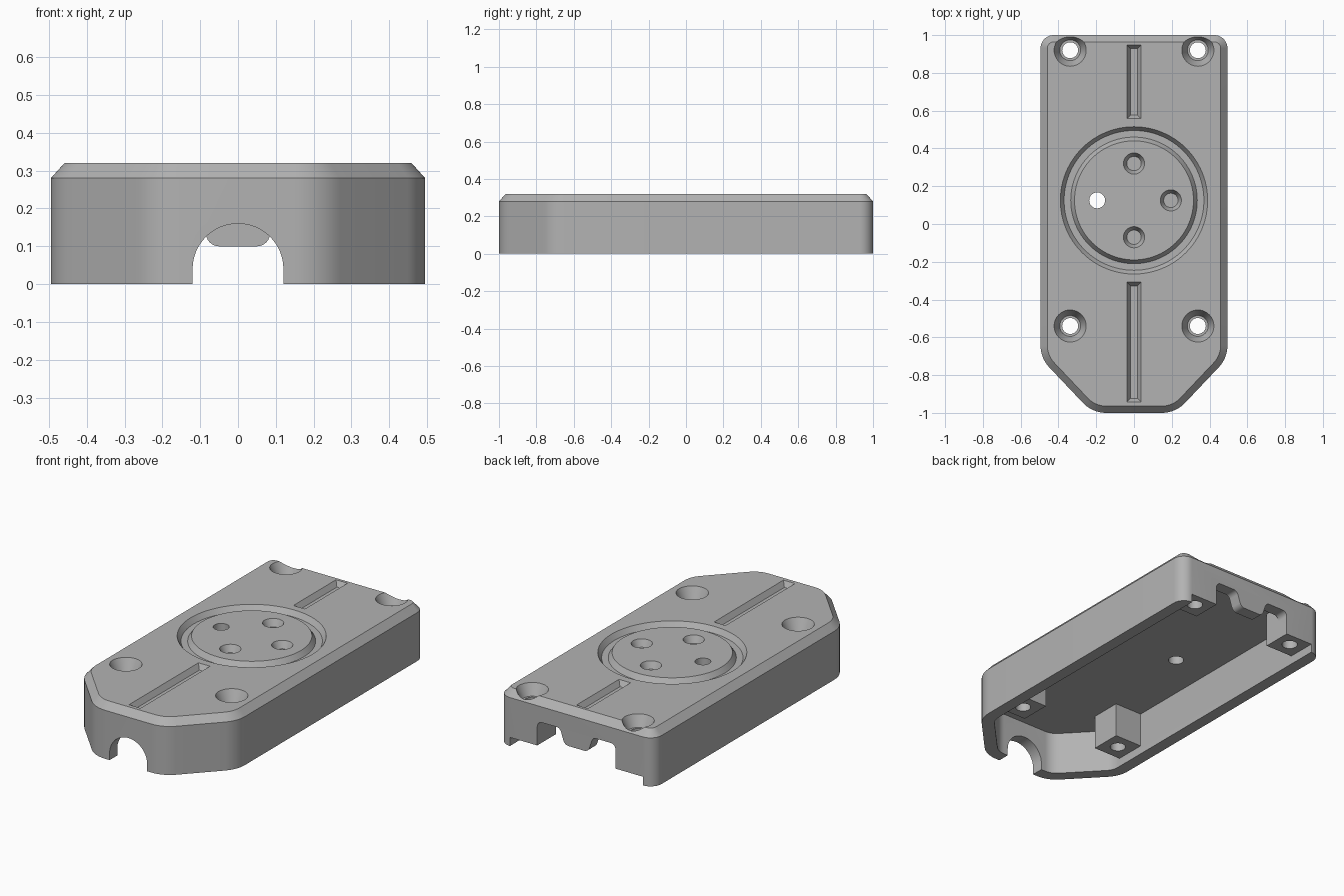
import bpy
import bmesh
import math
from mathutils import Vector

if "Cube" in bpy.data.objects:
    bpy.data.objects.remove(bpy.data.objects["Cube"], do_unlink=True)

grey = bpy.data.materials.new("plain grey")
grey.use_nodes = True
grey.diffuse_color = (0.45, 0.45, 0.45, 1)
grey.node_tree.nodes["Principled BSDF"].inputs["Base Color"].default_value = grey.diffuse_color


def inset(corners, d):
    """Move every side of a counter-clockwise polygon inwards by d."""
    out = []
    for i, (x, y, r) in enumerate(corners):
        p = Vector((x, y))
        a = (p - Vector(corners[i - 1][:2])).normalized()
        b = (Vector(corners[(i + 1) % len(corners)][:2]) - p).normalized()
        na, nb = Vector((-a.y, a.x)), Vector((-b.y, b.x))
        q = p + (na + nb) * d / (1 + na.dot(nb))
        out.append((q.x, q.y, max(r - d, 0.01)))
    return out


def rounded(corners, steps=10):
    """Replace each (x, y, radius) corner by an arc."""
    pts = []
    for i, (x, y, r) in enumerate(corners):
        p = Vector((x, y))
        if r == 0:
            pts.append(p)
            continue
        a = (Vector(corners[i - 1][:2]) - p).normalized()
        b = (Vector(corners[(i + 1) % len(corners)][:2]) - p).normalized()
        half = a.angle(b) / 2
        centre = p + (a + b).normalized() * r / math.sin(half)
        u = p + a * r / math.tan(half) - centre
        v = p + b * r / math.tan(half) - centre
        sweep = u.angle(v)
        for k in range(steps + 1):
            t = k / steps
            w = (u * math.sin((1 - t) * sweep) + v * math.sin(t * sweep)) / math.sin(sweep)
            pts.append(centre + w)
    return pts


def loft(name, rings, closed=False):
    """Skin a list of equal-length rings, capping the ends unless closed."""
    bm = bmesh.new()
    loops = [[bm.verts.new(p) for p in ring] for ring in rings]
    pairs = list(zip(loops, loops[1:]))
    if closed:
        pairs.append((loops[-1], loops[0]))
    else:
        bm.faces.new(loops[0])
        bm.faces.new(loops[-1])
    for lo, hi in pairs:
        for i in range(len(lo)):
            bm.faces.new((lo[i - 1], lo[i], hi[i], hi[i - 1]))
    bmesh.ops.recalc_face_normals(bm, faces=bm.faces)
    mesh = bpy.data.meshes.new(name)
    bm.to_mesh(mesh)
    bm.free()
    mesh.materials.append(grey)
    ob = bpy.data.objects.new(name, mesh)
    bpy.context.collection.objects.link(ob)
    return ob


def flat(pts, z):
    return [(p.x, p.y, z) for p in pts]


def box(name, x0, x1, y0, y1, z0, z1, slope=0):
    """Box whose bottom is narrowed by slope on every side."""
    rings = []
    for z, s in ((z0, slope), (z1, 0)):
        rings.append([(x0 + s, y0 + s, z), (x1 - s, y0 + s, z),
                      (x1 - s, y1 - s, z), (x0 + s, y1 - s, z)])
    return loft(name, rings)


def turned(name, x, y, profile, closed=False, n=48):
    """Revolve a (radius, z) profile about a vertical axis."""
    angles = [2 * math.pi * k / n for k in range(n)]
    return loft(name, [[(x + r * math.cos(a), y + r * math.sin(a), z) for a in angles]
                       for r, z in profile], closed)


def along_y(name, pts, y0, y1):
    return loft(name, [[(p.x, y, p.y) for p in pts] for y in (y0, y1)])


def cut(target, cutter):
    cutter.hide_render = True
    mod = target.modifiers.new("cut", "BOOLEAN")
    mod.operation = "DIFFERENCE"
    mod.solver = "EXACT"
    mod.object = cutter
    bpy.context.view_layer.objects.active = target
    bpy.ops.object.modifier_apply(modifier=mod.name)
    bpy.data.objects.remove(cutter, do_unlink=True)


# Outer body with tapered nose and chamfered top
TOP, CEILING, WALL, BOSS = 0.32, 0.25, 0.07, 0.05
outline = [(0.495, 1, 0.07), (-0.495, 1, 0.07), (-0.495, -0.71, 0.17),
           (-0.22, -1, 0.17), (0.22, -1, 0.17), (0.495, -0.71, 0.17)]
cover = loft("cover_shell", [flat(rounded(outline), 0), flat(rounded(outline), 0.28),
                             flat(rounded(inset(outline, 0.036)), TOP)])

# Hollow underside, leaving four square screw bosses
inner = rounded(inset(outline, WALL))
cavity = loft("cavity", [flat(inner, -0.1), flat(inner, CEILING)])
SCREWS = [(s * 0.338, y) for s in (-1, 1) for y in (0.92, -0.54)]
for x, y in SCREWS:
    a, b = sorted((math.copysign(0.25, x), math.copysign(0.47, x)))
    cut(cavity, box("boss", a, b, y - 0.09, y + 0.09, BOSS, 0.4))
cut(cover, cavity)

# Back wall: low notch, then a wide opening with a hanging tab
cut(cover, box("back_notch", -0.425, 0.425, 0.82, 1.1, -0.1, BOSS))
opening = [(-0.25, -0.1, 0), (0.25, -0.1, 0), (0.25, 0.19, 0.03), (0.105, 0.19, 0.03),
           (0.075, 0.1, 0.035), (-0.075, 0.1, 0.035), (-0.105, 0.19, 0.03), (-0.25, 0.19, 0.03)]
cut(cover, along_y("back_opening", rounded(opening, 6), 0.86, 1.1))

# Front cable arch
arch = [(-0.12, -0.1, 0), (0.12, -0.1, 0), (0.12, 0.16, 0.1199), (-0.12, 0.16, 0.1199)]
cut(cover, along_y("front_arch", rounded(arch, 16), -1.1, -0.85))

# Countersunk screw holes
for x, y in SCREWS:
    cut(cover, turned("screw_hole", x, y, [(0.042, -0.1), (0.042, 0.255), (0.055, 0.255),
                                           (0.085, TOP), (0.085, 0.4)]))

# Round dial: ring groove, three blind holes and one through hole
DIAL = 0.125
cut(cover, turned("ring_groove", 0, DIAL, [(0.305, 0.335), (0.335, 0.29),
                                           (0.37, 0.29), (0.4, 0.335)], True, 96))
for x, y in ((0, 0.195), (0.195, 0), (0, -0.195)):
    cut(cover, turned("blind_hole", x, DIAL + y, [(0.038, 0.28), (0.056, TOP), (0.056, 0.4)]))
cut(cover, turned("through_hole", -0.195, DIAL, [(0.042, 0.1), (0.042, 0.4)]))

# Straight grooves before and behind the dial
for y0, y1 in ((0.555, 0.95), (-0.945, -0.305)):
    cut(cover, box("straight_groove", -0.04, 0.04, y0, y1, 0.29, 0.325, 0.022))

# Smooth rounded walls, keep crisp edges
bpy.ops.object.select_all(action="DESELECT")
cover.select_set(True)
bpy.context.view_layer.objects.active = cover
bpy.ops.object.shade_smooth_by_angle(angle=math.radians(25))
